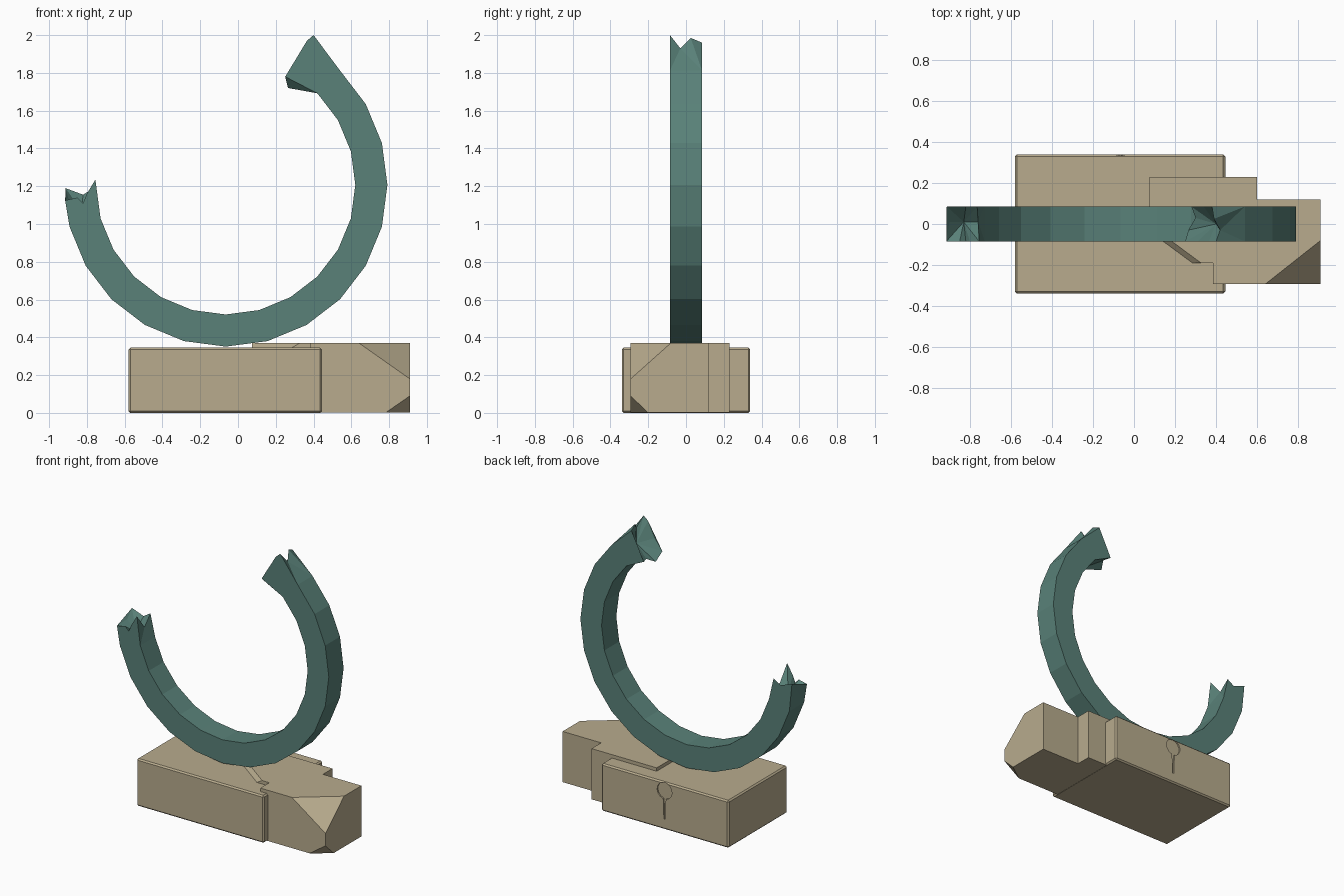
import bpy, bmesh, math
from mathutils import Vector

if "Cube" in bpy.data.objects:
    bpy.data.objects.remove(bpy.data.objects["Cube"])


def material(name, rgb):
    m = bpy.data.materials.new(name)
    m.diffuse_color = (*rgb, 1)
    m.use_nodes = True
    m.node_tree.nodes["Principled BSDF"].inputs["Base Color"].default_value = m.diffuse_color
    return m


TEAL = material("dull_teal", (0.10, 0.22, 0.19))
TAN = material("dull_brass", (0.48, 0.41, 0.27))


def finish(bm, name, mat):
    bmesh.ops.recalc_face_normals(bm, faces=bm.faces)
    me = bpy.data.meshes.new(name)
    bm.to_mesh(me)
    bm.free()
    ob = bpy.data.objects.new(name, me)
    bpy.context.collection.objects.link(ob)
    me.materials.append(mat)
    return ob


def prism(points, depth):
    bm = bmesh.new()
    f = bm.faces.new([bm.verts.new(p) for p in points])
    r = bmesh.ops.extrude_face_region(bm, geom=[f])
    new = [v for v in r["geom"] if isinstance(v, bmesh.types.BMVert)]
    bmesh.ops.translate(bm, verts=new, vec=depth)
    return bm


# Shackle: square bar swept along a 24-sided arc, with splintered ends
CX, CZ, RO, RI, W = -0.065, 1.207, 0.856, 0.686, 0.085
bm = bmesh.new()
rings = []
for i in range(15):
    a = math.radians(195 + 15 * i)
    rings.append([bm.verts.new((CX + r * math.cos(a), y, CZ + r * math.sin(a)))
                  for r, y in ((RO, -W), (RO, W), (RI, W), (RI, -W))])
for p, q in zip(rings, rings[1:]):
    for k in range(4):
        n = (k + 1) % 4
        bm.faces.new((p[k], p[n], q[n], q[k]))


def broken_end(base, sides, core):
    loops = [[bm.verts.new(p) for p in s] for s in sides]
    for k in range(4):
        n = (k + 1) % 4
        bm.faces.new([base[k], base[n], loops[n][0]] + loops[k][::-1])
    rim = sum(loops, [])
    c = bm.verts.new(core)
    for u, v in zip(rim, rim[1:] + rim[:1]):
        bm.faces.new((u, v, c))


# each end: outer, back, inner and front rim chains
broken_end(rings[0], [
    [(-.915, -W, 1.125), (-.90, .01, 1.14)],
    [(-.913, W, 1.19), (-.82, W, 1.155)],
    [(-.765, W, 1.19), (-.76, .01, 1.12)],
    [(-.755, -W, 1.235), (-.80, -W, 1.16), (-.82, -W, 1.11), (-.85, -W, 1.14)]],
    (-.83, .01, 1.07))
broken_end(rings[-1], [
    [(.40, -W, 2.0), (.42, -.03, 1.93), (.39, .025, 1.985)],
    [(.38, W, 1.96), (.34, W, 1.86)],
    [(.28, W, 1.76), (.30, .03, 1.755), (.265, -.03, 1.72)],
    [(.25, -W, 1.78), (.31, -W, 1.86), (.365, -W, 1.97)]],
    (.40, 0, 1.83))
bmesh.ops.triangulate(bm, faces=[f for f in bm.faces if len(f.verts) > 4])
finish(bm, "broken_shackle", TEAL)

# Lock case: slightly bevelled block
bm = prism([(-.58, -.34, 0), (.445, -.34, 0), (.445, .34, 0), (-.58, .34, 0)],
           (0, 0, .345))
bmesh.ops.bevel(bm, geom=bm.edges[:], offset=.01, segments=1, affect='EDGES')
case = finish(bm, "lock_case", TAN)

# Keyhole: shallow recess in the back face
hole = [(-.065 + .06 * math.sin(t), .33, .282 + .06 * math.cos(t))
        for t in (math.radians(-170 + 340 * i / 14) for i in range(15))]
hole += [(-.06, .33, .075), (-.07, .33, .075)]
cutter = finish(prism(hole, (0, .05, 0)), "keyhole_cutter", TAN)
mod = case.modifiers.new("keyhole", 'BOOLEAN')
mod.operation = 'DIFFERENCE'
mod.solver = 'EXACT'
mod.object = cutter
cutter.hide_render = True
cutter.hide_viewport = True

# Shifted inner block: stepped outline with two corners sliced off
outline = [(.075, .23), (.075, -.035), (.285, -.19), (.385, -.19), (.385, -.293),
           (.91, -.293), (.91, .12), (.6, .12), (.6, .23)]
bm = prism([(x, y, .001) for x, y in outline], (0, 0, .369))
slant = [e for e in bm.edges if all(v.co.z > .3 and v.co.y < 0 and v.co.x < .3
                                    for v in e.verts)]
bmesh.ops.bevel(bm, geom=slant, offset=.025, segments=1, affect='EDGES')
corner = Vector((.8, -.2, .2))
for tri in (((.64, -.293, .37), (.91, -.08, .37), (.91, -.293, .18)),
            ((.78, -.293, 0), (.91, -.2, 0), (.91, -.293, .09))):
    a, b, c = map(Vector, tri)
    n = (b - a).cross(c - a).normalized()
    if n.x < 0:
        n.negate()
    r = bmesh.ops.bisect_plane(bm, geom=bm.verts[:] + bm.edges[:] + bm.faces[:],
                               plane_co=a, plane_no=n, clear_outer=True)
    cut = [e for e in r["geom_cut"] if isinstance(e, bmesh.types.BMEdge)]
    bmesh.ops.holes_fill(bm, edges=cut, sides=0)
finish(bm, "shifted_inner_block", TAN)
